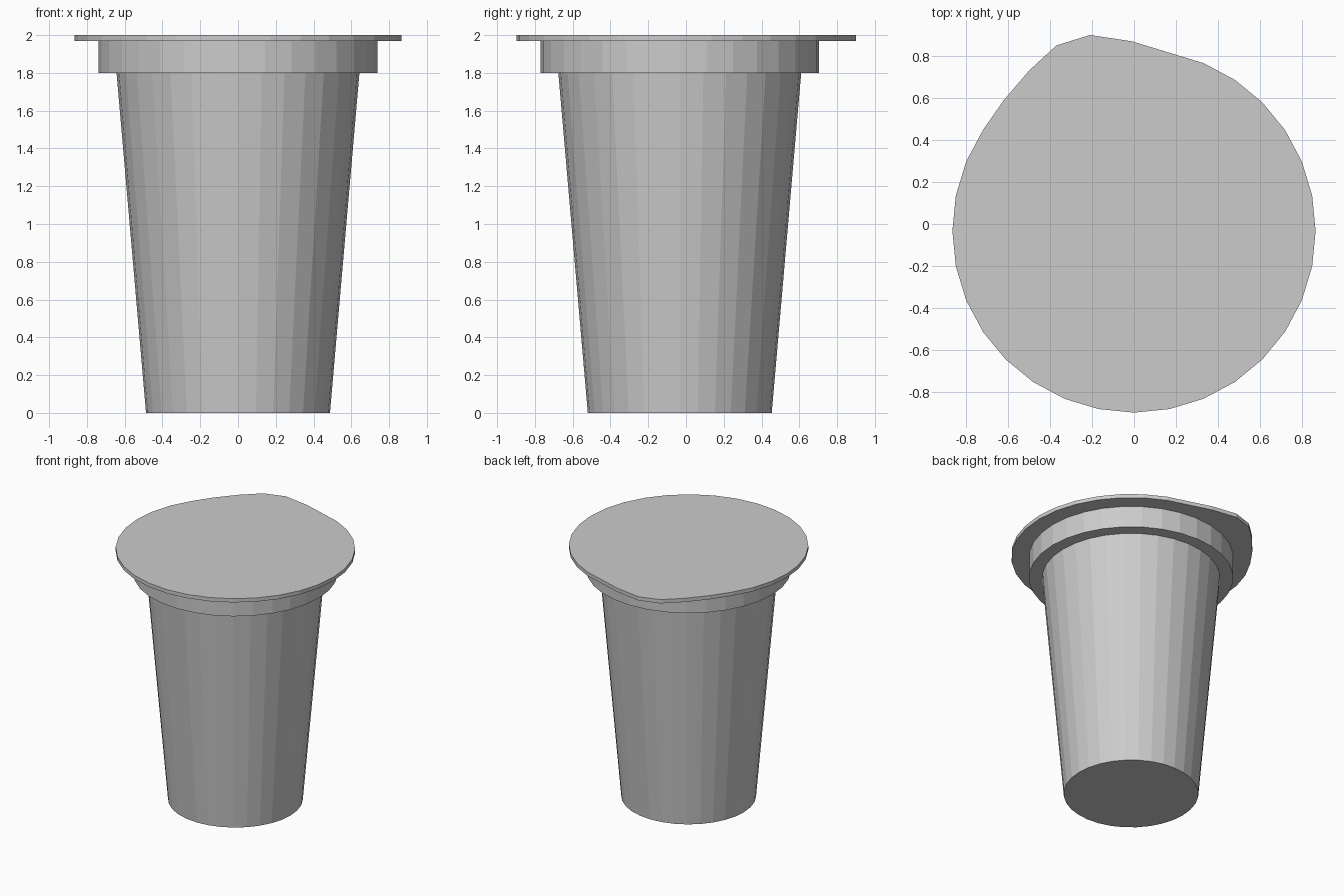
import bpy, bmesh
from math import sin, cos, pi

if "Cube" in bpy.data.objects:
    bpy.data.objects.remove(bpy.data.objects["Cube"])

SIDES = 32
CY = -0.033  # cup axis sits slightly forward because of the lid's pull tab


def ring_points(radius):
    return [(radius * cos(2 * pi * i / SIDES), CY + radius * sin(2 * pi * i / SIDES))
            for i in range(SIDES)]


def loft(name, levels, cap_top):
    """Skin a stack of (outline, z) levels, capping the bottom and optionally the top."""
    bm = bmesh.new()
    loops = [[bm.verts.new((x, y, z)) for x, y in pts] for pts, z in levels]
    for a, b in zip(loops, loops[1:]):
        for i in range(SIDES):
            j = (i + 1) % SIDES
            bm.faces.new((a[i], a[j], b[j], b[i]))
    bm.faces.new(loops[0][::-1])
    if cap_top:
        bm.faces.new(loops[-1])
    mesh = bpy.data.meshes.new(name)
    bm.to_mesh(mesh)
    bm.free()
    obj = bpy.data.objects.new(name, mesh)
    bpy.context.collection.objects.link(obj)
    return obj


# Tapered cup with a stepped collar (the lid closes its top)
profile = [(0.487, 0), (0.643, 1.8), (0.738, 1.8), (0.738, 1.97)]
loft("cup_body", [(ring_points(r), z) for r, z in profile], cap_top=False)

# Thin lid, with a few rim points pulled out into the tab
lid = ring_points(0.865)
lid[8:13] = [(-0.01, 0.87), (-0.21, 0.90), (-0.37, 0.85), (-0.50, 0.73), (-0.62, 0.59)]
loft("peel_lid", [(lid, 1.97), (lid, 2.0)], cap_top=True)
